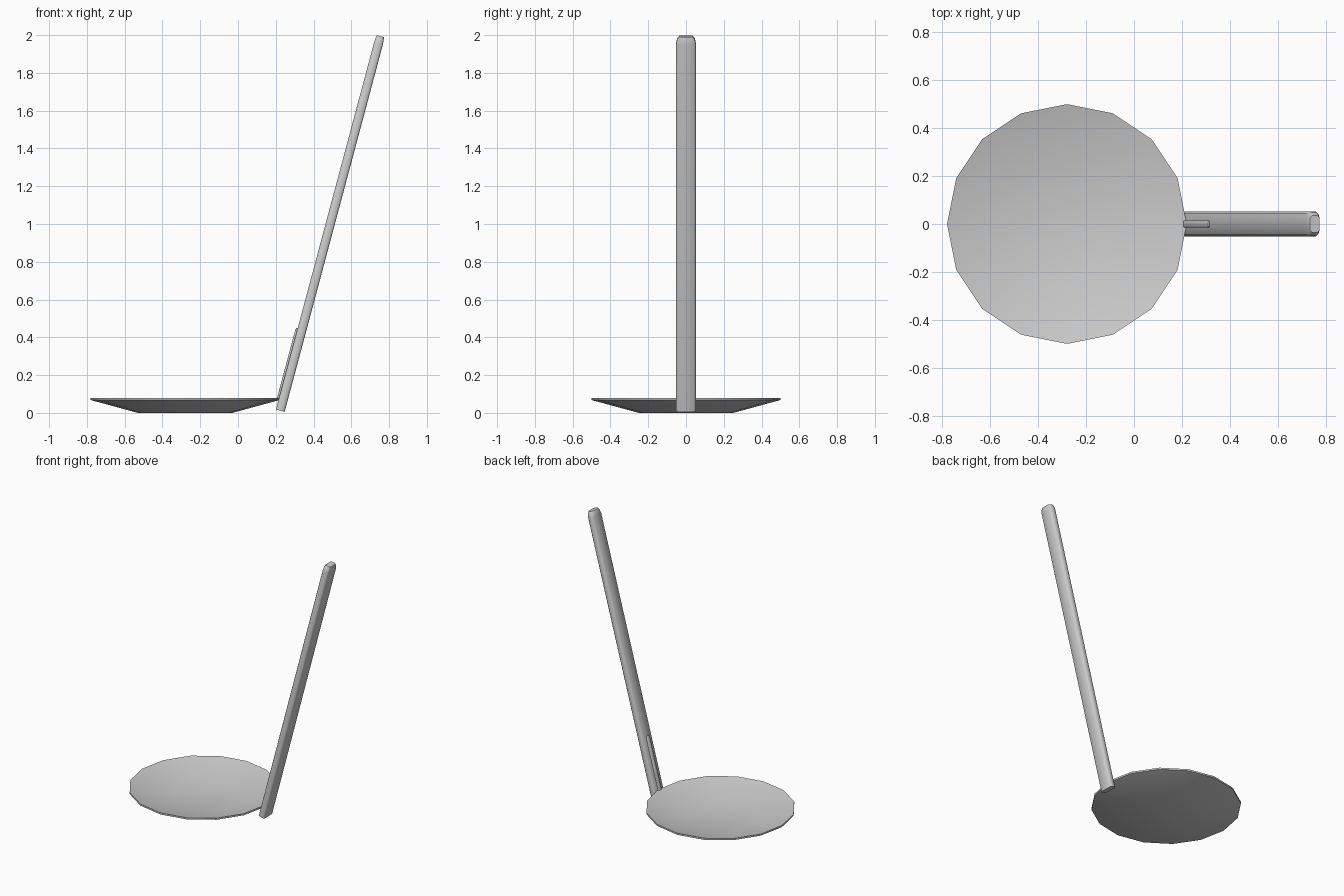
import bpy, bmesh, math
from mathutils import Matrix, Vector

if "Cube" in bpy.data.objects:
    bpy.data.objects.remove(bpy.data.objects["Cube"])


def finish(bm, name, matrix=Matrix(), angle=35):
    bmesh.ops.recalc_face_normals(bm, faces=bm.faces)
    mesh = bpy.data.meshes.new(name)
    bm.to_mesh(mesh)
    bm.free()
    mesh.transform(matrix)
    obj = bpy.data.objects.new(name, mesh)
    bpy.context.collection.objects.link(obj)
    bpy.ops.object.select_all(action='DESELECT')
    obj.select_set(True)
    bpy.context.view_layer.objects.active = obj
    bpy.ops.object.shade_smooth_by_angle(angle=math.radians(angle))
    return obj


def loft(bm, rings):
    """Skin matching closed rings and cap both ends."""
    loops = [[bm.verts.new(p) for p in ring] for ring in rings]
    n = len(loops[0])
    for a, b in zip(loops, loops[1:]):
        for i in range(n):
            j = (i + 1) % n
            bm.faces.new((a[i], a[j], b[j], b[i]))
    bm.faces.new(loops[0])
    bm.faces.new(loops[-1])


def section(hx, hy, c, z):
    """Rectangle with chamfered corners at height z."""
    return [(hx - c, -hy, z), (hx, -hy + c, z), (hx, hy - c, z), (hx - c, hy, z),
            (c - hx, hy, z), (-hx, hy - c, z), (-hx, c - hy, z), (c - hx, -hy, z)]


# Shallow 16-sided dish with a thin rim
bm = bmesh.new()
profile = [(0.25, 0.0), (0.5, 0.068), (0.5, 0.08), (0.25, 0.014)]
loft(bm, [[(r * math.cos(math.tau * i / 16), r * math.sin(math.tau * i / 16), z)
           for i in range(16)] for r, z in profile])
finish(bm, "dish", Matrix.Translation((-0.28, 0, 0)))

# Leaning handle: flat bar with chamfered edges and a tapered top end
start, end = Vector((0.224, 0, 0.012)), Vector((0.754, 0, 1.994))
length = (end - start).length
lean = Matrix.Translation(start) @ Matrix.Rotation(
    math.atan2(end.x - start.x, end.z - start.z), 4, 'Y')
bm = bmesh.new()
loft(bm, [section(0.024, 0.052, 0.009, 0),
          section(0.024, 0.052, 0.009, length - 0.04),
          section(0.022, 0.047, 0.009, length - 0.015),
          section(0.02, 0.036, 0.009, length)])
finish(bm, "handle", lean, 50)

# Thin support strip joining the dish rim to the inner face of the handle
bm = bmesh.new()
loft(bm, [section(0.009, 0.015, 0.003, 0.06),
          section(0.009, 0.015, 0.003, 0.43),
          section(0.006, 0.011, 0.003, 0.445)])
finish(bm, "support_strip", lean @ Matrix.Translation((-0.025, 0, 0)), 50)
